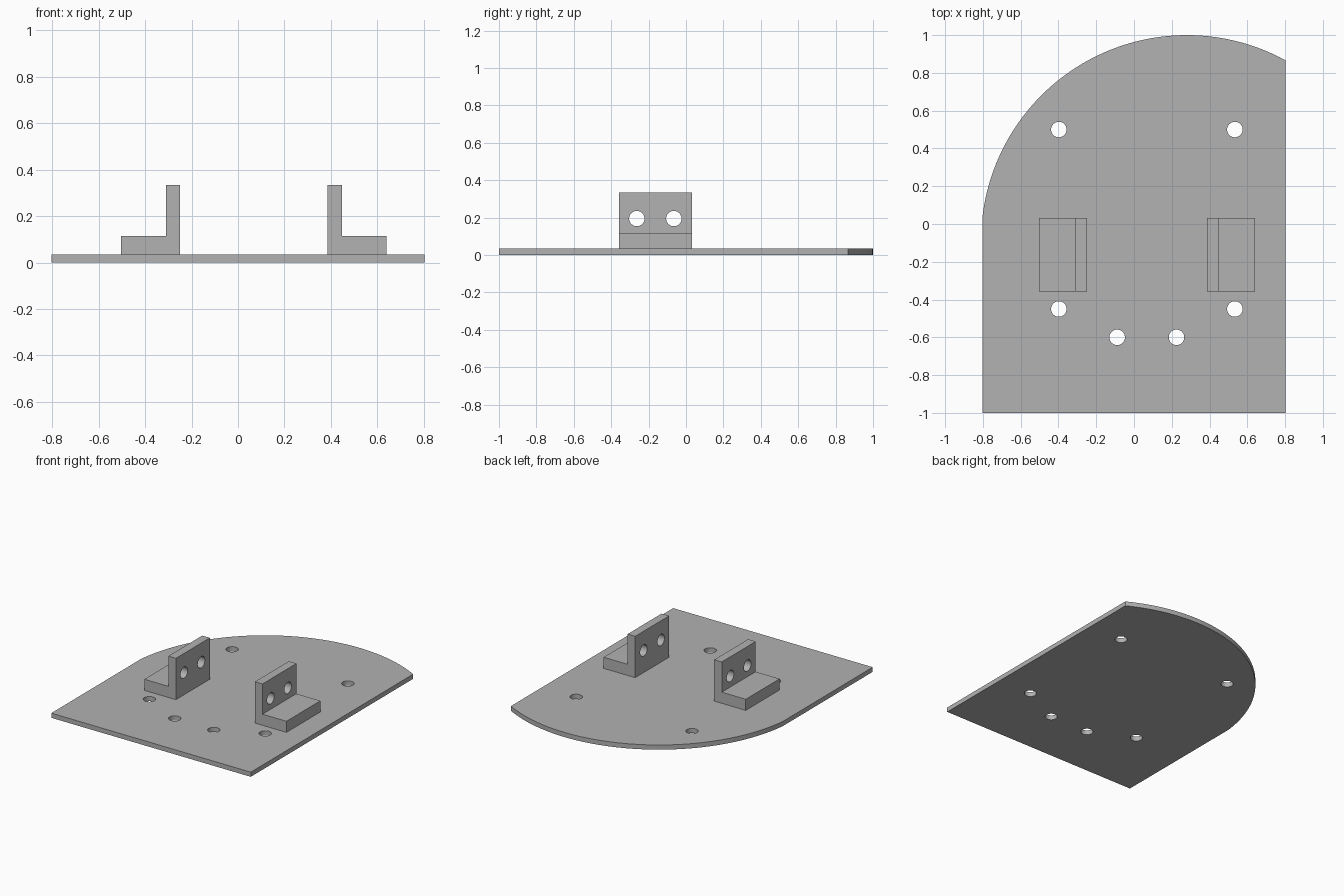
import bpy, bmesh, math
from mathutils import Matrix, Vector

cube = bpy.data.objects.get("Cube")
if cube:
    bpy.data.objects.remove(cube, do_unlink=True)

grey = bpy.data.materials.new("mid grey")
grey.use_nodes = True
grey.diffuse_color = (0.445, 0.445, 0.445, 1)
grey.node_tree.nodes["Principled BSDF"].inputs["Base Color"].default_value = grey.diffuse_color

MID_X = 0.068          # symmetry line of holes and brackets
THICK = 0.034          # plate thickness
HOLE_R = 0.041


def add_object(name, bm):
    bmesh.ops.recalc_face_normals(bm, faces=bm.faces)
    mesh = bpy.data.meshes.new(name)
    bm.to_mesh(mesh)
    bm.free()
    mesh.materials.append(grey)
    obj = bpy.data.objects.new(name, mesh)
    bpy.context.collection.objects.link(obj)
    return obj


def prism(name, points, offset):
    """Extrude a closed outline along an offset."""
    bm = bmesh.new()
    face = bm.faces.new([bm.verts.new(p) for p in points])
    moved = bmesh.ops.extrude_face_region(bm, geom=[face])["geom"]
    verts = [v for v in moved if isinstance(v, bmesh.types.BMVert)]
    bmesh.ops.translate(bm, verts=verts, vec=Vector(offset))
    return add_object(name, bm)


def drill(obj, centres, turn):
    """Cut round holes through an object and smooth their walls."""
    bm = bmesh.new()
    for c in centres:
        bmesh.ops.create_cone(bm, cap_ends=True, segments=40, radius1=HOLE_R,
                              radius2=HOLE_R, depth=0.2,
                              matrix=Matrix.Translation(c) @ turn)
    cutter = add_object("hole_cutter", bm)
    cutter.hide_render = True
    mod = obj.modifiers.new("holes", "BOOLEAN")
    mod.operation, mod.solver, mod.object = "DIFFERENCE", "EXACT", cutter
    bpy.ops.object.select_all(action="DESELECT")
    obj.select_set(True)
    bpy.context.view_layer.objects.active = obj
    bpy.ops.object.modifier_apply(modifier=mod.name)
    bpy.data.objects.remove(cutter, do_unlink=True)
    bpy.ops.object.shade_smooth_by_angle(angle=math.radians(30))


# Base plate: straight front and sides, one large arc at the back
HALF_X, RADIUS, CX, CY = 0.803, 1.09, 0.28, -0.09
start = math.acos((HALF_X - CX) / RADIUS)
end = math.acos((-HALF_X - CX) / RADIUS)
steps = 64
outline = [(-HALF_X, -1, 0), (HALF_X, -1, 0)]
for i in range(steps + 1):
    a = start + (end - start) * i / steps
    outline.append((CX + RADIUS * math.cos(a), CY + RADIUS * math.sin(a), 0))
plate = prism("base_plate", outline, (0, 0, THICK))

# Mounting holes in mirrored pairs: distance from the symmetry line, y
pairs = [(0.466, 0.5), (0.466, -0.45), (0.157, -0.6)]
drill(plate, [Vector((MID_X + s * d, y, 0)) for d, y in pairs for s in (-1, 1)],
      Matrix.Identity(4))

# L-shaped brackets with two holes through each upright wall
INNER, WALL, OUTER = 0.318, 0.379, 0.572
profile = [(INNER, THICK), (OUTER, THICK), (OUTER, 0.115),
           (WALL, 0.115), (WALL, 0.335), (INNER, 0.335)]
for side, name in ((1, "left_bracket"), (-1, "right_bracket")):
    bracket = prism(name, [(MID_X + side * x, -0.357, z) for x, z in profile],
                    (0, 0.39, 0))
    wall_x = MID_X + side * (INNER + WALL) / 2
    drill(bracket, [Vector((wall_x, y, 0.195)) for y in (-0.263, -0.065)],
          Matrix.Rotation(math.pi / 2, 4, "Y"))
